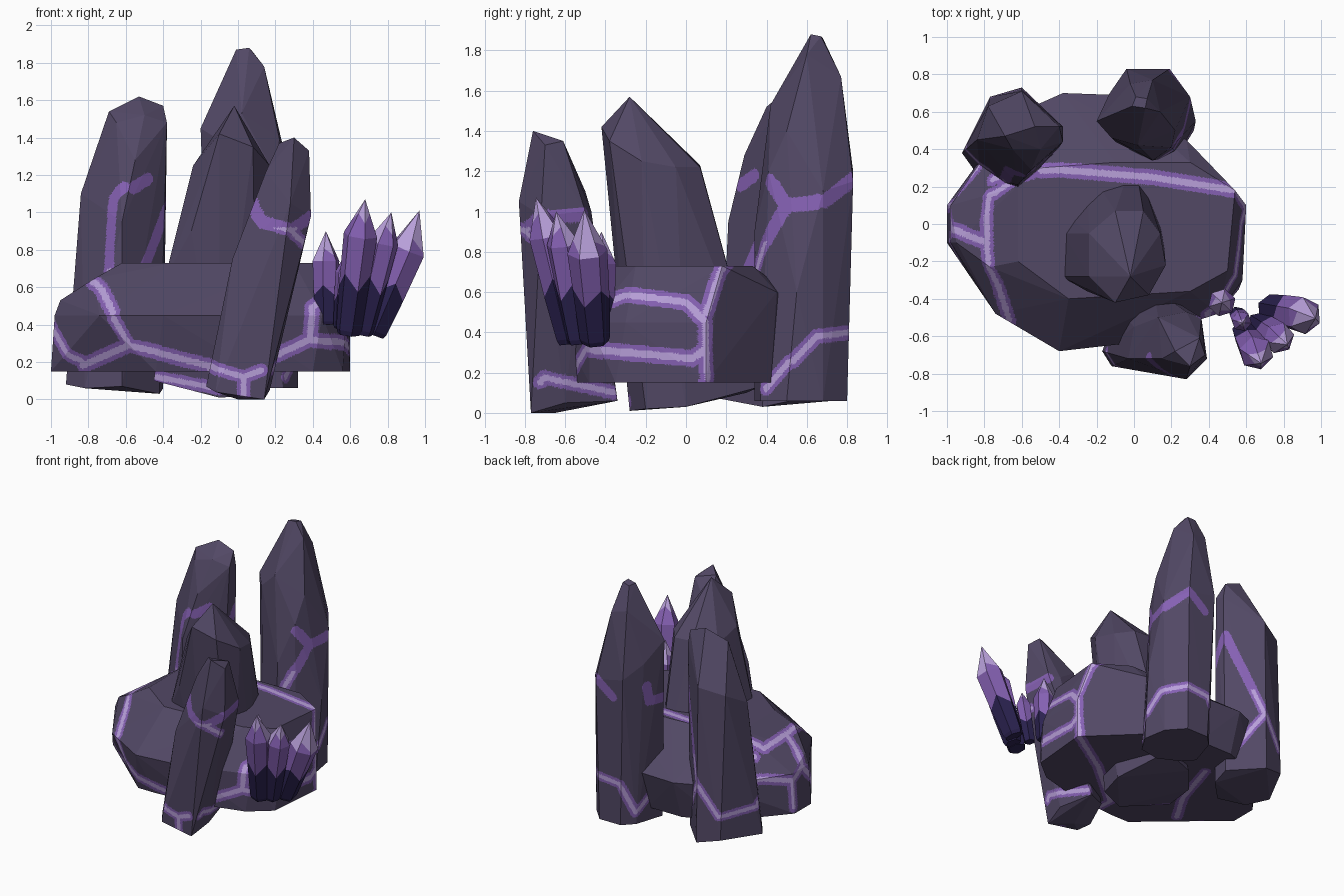
import bpy, bmesh, math
from mathutils import Vector
from mathutils.bvhtree import BVHTree
from mathutils.kdtree import KDTree


def material(name, rgb):
    m = bpy.data.materials.new(name)
    m.diffuse_color = (*rgb, 1)
    return m


ROCK = material("dusky rock", (0.084, 0.065, 0.130))
VIOLET = material("violet vein", (0.235, 0.118, 0.450))
LILAC = material("pale lilac", (0.480, 0.350, 0.700))
NAVY = material("deep indigo", (0.024, 0.016, 0.080))


def finish(bm, name, mats):
    bmesh.ops.recalc_face_normals(bm, faces=bm.faces[:])
    mesh = bpy.data.meshes.new(name)
    bm.to_mesh(mesh)
    bm.free()
    for m in mats:
        mesh.materials.append(m)
    ob = bpy.data.objects.new(name, mesh)
    bpy.context.collection.objects.link(ob)
    return ob


def cut_veins(bm, veins, width, core_top):
    """Refine the flat facets along each vein path, colour them, merge the rest back."""
    bvh = BVHTree.FromBMesh(bm)
    samples = []
    for path in veins:
        for a, b in zip(path, path[1:]):
            a, b = Vector(a), Vector(b)
            n = max(2, int((b - a).length / 0.012))
            samples += [bvh.find_nearest(a.lerp(b, i / n))[0] for i in range(n + 1)]
    tree = KDTree(len(samples))
    for i, s in enumerate(samples):
        tree.insert(s, i)
    tree.balance()
    for step in range(9):
        edges = set()
        for f in bm.faces:
            size = max(e.calc_length() for e in f.edges)
            if size > 0.016 and tree.find(f.calc_center_median())[2] < width + size:
                edges.update(e for e in f.edges if e.calc_length() > 0.016)
        if not edges:
            break
        bmesh.ops.subdivide_edges(bm, edges=list(edges), cuts=1)
        bmesh.ops.triangulate(bm, faces=[f for f in bm.faces if len(f.verts) > 3])
    for f in bm.faces:
        c = f.calc_center_median()
        d = tree.find(c)[2]
        if d < width * 0.43 and c.z < core_top:
            f.material_index = 2
        elif d < width:
            f.material_index = 1
    bmesh.ops.dissolve_limit(bm, angle_limit=0.005, verts=bm.verts[:],
                             edges=bm.edges[:], delimit={'MATERIAL'})


def rock(name, points, veins, width=0.036, core_top=0.7):
    """Faceted rock: convex hull of its corner points with glowing veins."""
    bm = bmesh.new()
    for p in points:
        bm.verts.new(p)
    r = bmesh.ops.convex_hull(bm, input=bm.verts[:])
    junk = [g for g in r["geom_interior"] + r["geom_unused"] if isinstance(g, bmesh.types.BMVert)]
    bmesh.ops.delete(bm, geom=list(set(junk)), context='VERTS')
    bmesh.ops.triangulate(bm, faces=bm.faces[:])
    cut_veins(bm, veins, width, core_top)
    return finish(bm, name, [ROCK, VIOLET, LILAC])


def ring(z, *xy):
    return [(x, y, z) for x, y in xy]


# Base boulder
rock("base_boulder",
     ring(0.15, (-1, -.1), (-.44, -.59), (-.3, -.59), (.1, -.56), (.4, -.48), (.56, -.35),
          (.6, .1), (.27, .42), (-.1, .6), (-.38, .6), (-.65, .5), (-1, .1)) +
     ring(0.45, (-.98, -.1), (-.98, .1), (-.74, -.48), (-.4, -.68), (-.05, -.64), (.45, -.48),
          (.58, -.3), (.6, .1), (-.1, .69), (-.38, .7), (-.65, .58)) +
     ring(0.73, (-.62, .2), (-.62, -.2), (-.35, -.4), (.3, -.36), (.5, -.25), (.54, .18),
          (.3, .33), (-.1, .33), (-.5, .3)) +
     [(.28, .45, .6), (-.95, -.1, .53), (-.77, -.23, .645)],
     [[(-.8, .27, .62), (-.4, .29, .73), (.1, .25, .73), (.54, .18, .72), (.6, .1, .5)],
      [(-.55, .28, .72), (-.8, .16, .64), (-.79, -.14, .64), (-.73, -.33, .59),
       (-.66, -.5, .45), (-.6, -.57, .28)],
      [(-.6, -.57, .28), (-.85, -.28, .17)],
      [(-.6, -.57, .28), (-.45, -.64, .25), (-.15, -.62, .17), (.06, -.58, .17),
       (.38, -.49, .32), (.58, -.3, .3), (.6, .03, .27)],
      [(.38, -.49, .32), (.4, -.49, .5), (.56, -.33, .6), (.58, .0, .55), (.6, .1, .45),
       (.6, .1, .32), (.6, .03, .27)],
      [(-.79, -.1, .64), (-.98, -.02, .46), (-.98, .1, .4), (-.85, .3, .45), (-.7, .5, .4)],
      [(-.98, -.02, .46), (-.98, -.11, .36), (-.9, -.22, .24), (-.84, -.28, .2)],
      [(-.98, .1, .4), (-1, .1, .2)],
      [(.6, .1, .32), (.58, .1, .15), (.22, -.13, .15), (-.16, -.45, .15), (-.15, -.6, .17)],
      [(-.4, .3, .15), (-.52, -.09, .15), (-.66, -.32, .15)]], 0.042, 0.8)

# Tall rear right pillar
rock("rear_right_pillar",
     ring(0.06, (-.15, .5), (-.08, .72), (0, .8), (.18, .8), (.29, .68), (.32, .5),
          (.24, .37), (.08, .34), (-.08, .42)) +
     [(-.2, .55, 1.45), (-.13, .7, 1.3), (-.04, .83, 1.2), (.19, .83, 1.15), (.3, .68, 1.1),
      (.33, .55, .6), (.22, .5, 1.4), (.2, .41, 1.2), (.1, .34, .9), (.02, .42, 1.53),
      (-.12, .46, 1.4), (.14, .6, 1.78), (.1, .77, 1.67), (-.02, .75, 1.7), (-.01, .63, 1.87),
      (.06, .62, 1.88), (.07, .67, 1.87), (.01, .68, 1.86)],
     [[(.15, .34, .72), (.26, .5, 1.03), (.2, .42, 1.15)],
      [(.26, .5, 1.03), (.27, .65, 1.04), (.19, .83, 1.16), (.05, .83, 1.05)],
      [(.25, .4, .12), (.3, .52, .25), (.31, .65, .38), (.19, .82, .4), (.0, .81, .38),
       (-.07, .72, .15)],
      [(-.15, .68, 1.12), (-.14, .65, 1.0), (-.17, .55, 1.0)],
      [(-.07, .72, .15), (-.15, .52, .35)]], 0.037, 0.85)

# Rear left pillar with a slanted top
rock("rear_left_pillar",
     [(-.92, .38, .08), (-.82, .24, .06), (-.62, .17, .07), (-.42, .38, .03), (-.4, .52, .06),
      (-.6, .73, .06), (-.77, .68, .1), (-.62, .21, .95), (-.55, .29, 1.28), (-.38, .44, 1.48),
      (-.38, .52, 1.45), (-.6, .71, 1.25), (-.78, .63, 1.2), (-.84, .45, 1.1),
      (-.69, .47, 1.54), (-.65, .4, 1.48), (-.53, .52, 1.62), (-.4, .52, 1.57),
      (-.5, .4, 1.52)],
     [[(-.7, .22, .65), (-.68, .27, 1.08), (-.48, .34, 1.18)],
      [(-.5, .3, .7), (-.4, .4, .95), (-.4, .52, 1.15), (-.6, .71, .5), (-.45, .58, .25)],
      [(-.6, .71, .5), (-.75, .68, .28), (-.9, .42, .3), (-.8, .25, .6)]], 0.034)

# Central pillar with a chisel tip
rock("centre_pillar",
     [(-.45, -.15, .1), (-.1, -.28, .01), (.1, -.2, .02), (.15, 0, .03), (0, .37, .13),
      (-.25, .3, .1), (-.42, .1, .1), (-.39, -.28, .65), (-.38, -.05, .65), (-.25, -.36, .9),
      (-.1, -.42, 1.42), (-.24, -.28, 1.25), (-.24, -.05, 1.2), (-.1, .07, 1.23),
      (.05, .07, 1.22), (.14, -.05, 1.22), (.17, -.22, 1.25), (.08, -.38, 1.35),
      (-.02, -.28, 1.57)],
     [[(-.44, -.16, .12), (-.1, -.28, .06)]])

# Leaning front shard
rock("front_shard",
     [(-.17, -.68, .07), (-.12, -.76, .04), (.14, -.77, 0), (.17, -.6, .05), (.1, -.34, .06),
      (-.08, -.45, .1), (0, -.65, 0), (-.03, -.72, .75), (0, -.55, .75), (.13, -.5, 1.1),
      (.15, -.72, 1.22), (.28, -.83, 1.05), (.39, -.72, .98), (.36, -.5, 1.0),
      (.28, -.47, 1.0), (.38, -.7, 1.33), (.35, -.61, 1.35), (.3, -.76, 1.4),
      (.22, -.68, 1.37), (.2, -.55, 1.2), (.34, -.56, 1.2)],
     [[(.06, -.72, 1.05), (.13, -.77, .95), (.3, -.82, .9), (.39, -.74, .97), (.37, -.5, .98)],
      [(.3, -.82, .9), (.36, -.7, .82)],
      [(-.16, -.7, .18), (.03, -.77, .12), (.18, -.7, .18), (.18, -.5, .13), (.12, -.36, .1)],
      [(.03, -.77, .12), (.03, -.77, .02)]], 0.036, 0.92)


def crystal(name, base, shoulder, tip, radius, pale, lit):
    """Six-sided crystal: indigo root, violet body, pale tip with jagged colour borders.
    pale = how far up the point the lilac starts, lit = shoulder facets wholly lilac."""
    base, shoulder, tip = Vector(base), Vector(shoulder), Vector(tip)
    rot = (shoulder - base).to_track_quat('Z', 'Y').to_matrix()
    # (height fraction, radius fraction, zigzag of the border)
    levels = [(0, .66, 0), (.05, .76, 0), (.54, .9, .08), (1, 1, 0), (1 + pale, 0, .12)]
    bm = bmesh.new()
    rings = []
    for t, r, zig in levels:
        loop = []
        for i in range(6):
            h = t + zig * (1 if i % 2 else -1)
            a = math.tau * i / 6 + .3
            off = rot @ Vector((math.cos(a), math.sin(a), 0)) * radius
            if h <= 1:
                p = base.lerp(shoulder, h) + off * r
            else:
                p = (shoulder + off).lerp(tip, h - 1)
            loop.append(bm.verts.new(p))
        rings.append(loop)
    bm.faces.new(rings[0]).material_index = 0
    for k, colour in enumerate((0, 0, 1, 1)):
        for i in range(6):
            j = (i + 1) % 6
            f = bm.faces.new((rings[k][i], rings[k][j], rings[k + 1][j], rings[k + 1][i]))
            f.material_index = 2 if k == 3 and i in lit else colour
    point = bm.verts.new(tip)
    for i in range(6):
        bm.faces.new((rings[-1][i], rings[-1][(i + 1) % 6], point)).material_index = 2
    return finish(bm, name, [NAVY, VIOLET, LILAC])


# Crystal cluster on the front right
for n, spec in enumerate([
        ((.47, -.42, .40), (.47, -.42, .74), (.47, -.42, .90), .075, .3, (0, 4)),
        ((.59, -.57, .35), (.655, -.69, .88), (.68, -.745, 1.07), .093, .5, (5,)),
        ((.66, -.53, .35), (.775, -.61, .84), (.82, -.645, 1.00), .085, .45, (2, 5)),
        ((.72, -.45, .35), (.91, -.49, .80), (.97, -.505, 1.01), .100, .2, (0, 2, 4)),
        ((.55, -.48, .38), (.575, -.52, .68), (.58, -.53, .79), .055, .6, ())]):
    crystal(f"crystal_{n + 1}", *spec)
